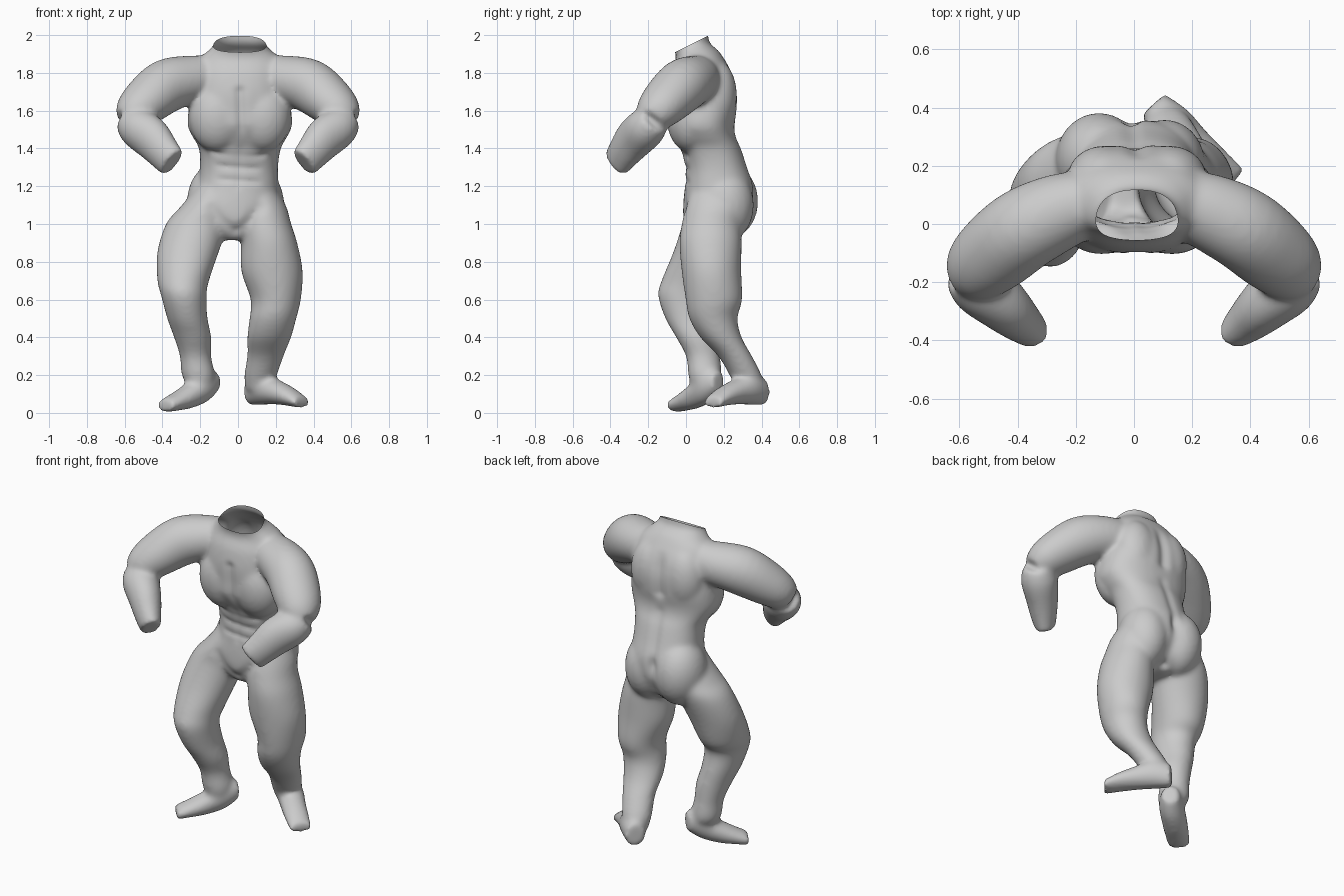
import bpy, bmesh, math
from mathutils import Vector, Matrix

if "Cube" in bpy.data.objects:
    bpy.data.objects.remove(bpy.data.objects["Cube"])

bm = bmesh.new()
Z = Vector((0, 0, 1))


def smooth_rows(rows, steps=4):
    """Catmull-Rom resampling of ring descriptions."""
    out = []
    last = len(rows) - 1
    for i in range(last):
        p0, p1 = rows[max(i - 1, 0)], rows[i]
        p2, p3 = rows[i + 1], rows[min(i + 2, last)]
        for k in range(steps):
            t = k / steps
            out.append(tuple(
                .5 * (2 * b + (c - a) * t + (2 * a - 5 * b + 4 * c - d) * t * t
                      + (3 * b - a - 3 * c + d) * t ** 3)
                for a, b, c, d in zip(p0, p1, p2, p3)))
    return out + [rows[last]]


def loft(rings, n=32, power=2.0):
    """Closed skin over rings given as (centre, half-axis u, half-axis v)."""
    loops = []
    for c, u, v in rings:
        loop = []
        for i in range(n):
            a = 2 * math.pi * i / n
            ca, sa = math.cos(a), math.sin(a)
            p = c + u * math.copysign(abs(ca) ** (2 / power), ca) \
                  + v * math.copysign(abs(sa) ** (2 / power), sa)
            loop.append(bm.verts.new(p))
        loops.append(loop)
    faces = [bm.faces.new(loops[0]), bm.faces.new(loops[-1])]
    for a, b in zip(loops, loops[1:]):
        for i in range(n):
            j = (i + 1) % n
            faces.append(bm.faces.new((a[i], a[j], b[j], b[i])))
    bmesh.ops.recalc_face_normals(bm, faces=faces)


def column(rows, power=2.0):
    """Stack of level rings: z, cx, cy, rx, ry."""
    loft([(Vector((x, y, z)), Vector((rx, 0, 0)), Vector((0, ry, 0)))
          for z, x, y, rx, ry in smooth_rows(rows)], power=power)


def tube(rows, upright=False):
    """Tube along a path: x, y, z, half width, half height."""
    rows = smooth_rows(rows)
    pts = [Vector(r[:3]) for r in rows]
    rings = []
    for i, r in enumerate(rows):
        d = (pts[min(i + 1, len(pts) - 1)] - pts[max(i - 1, 0)]).normalized()
        u = d.cross(Z).normalized()
        v = Z if upright else u.cross(d)
        rings.append((pts[i], u * r[3], v * r[4]))
    loft(rings)


def ball(c, r):
    m = Matrix.Translation(c) @ Matrix.Diagonal((*r, 1))
    bmesh.ops.create_uvsphere(bm, u_segments=24, v_segments=16, radius=1, matrix=m)


# torso and flared neck
column([(.915, -.02, .14, .07, .09), (.96, -.025, .15, .13, .14),
        (1.02, -.025, .155, .19, .168),
        (1.1, -.02, .17, .235, .185), (1.2, 0, .175, .215, .182),
        (1.3, .005, .16, .207, .165), (1.4, .01, .13, .217, .162),
        (1.46, .01, .1, .25, .165), (1.52, .01, .08, .277, .177),
        (1.6, .01, .085, .272, .185), (1.7, .01, .085, .25, .187),
        (1.8, .01, .08, .24, .165), (1.87, .01, .075, .22, .13),
        (1.92, .01, .055, .165, .115), (1.96, .01, .02, .135, .105),
        (2.03, .01, 0, .15, .115)], power=2.3)

# chest and upper back muscles, arms
for s in (-1, 1):
    ball((s * .12 + .01, .02, 1.57), (.15, .125, .19))
    ball((s * .11 + .01, .16, 1.68), (.13, .11, .19))
    tube([(s * .14, .08, 1.77, .11, .12), (s * .26, .04, 1.762, .133, .13),
          (s * .38, -.02, 1.73, .143, .142), (s * .48, -.1, 1.655, .138, .128),
          (s * .55, -.16, 1.59, .115, .105), (s * .59, -.19, 1.55, .075, .07)])
    tube([(s * .575, -.165, 1.555, .085, .085), (s * .53, -.21, 1.51, .105, .108),
          (s * .46, -.27, 1.455, .095, .112), (s * .40, -.325, 1.385, .078, .098),
          (s * .348, -.37, 1.325, .058, .088)])

# buttocks
ball((-.12, .22, 1.12), (.15, .163, .2))
ball((.105, .205, 1.1), (.14, .155, .2))

# left leg and foot, stepping back
column([(1.22, .1, .17, .08, .13), (1.1, .125, .16, .128, .16),
        (1.0, .145, .135, .137, .158),
        (.9, .165, .13, .149, .165), (.75, .18, .135, .163, .158),
        (.6, .2, .148, .133, .15), (.5, .185, .145, .124, .128),
        (.4, .165, .185, .117, .11), (.3, .145, .26, .097, .09),
        (.2, .12, .315, .087, .085), (.12, .11, .34, .07, .07)])
tube([(.065, .41, .11, .055, .072), (.13, .34, .13, .075, .088),
      (.2, .265, .112, .073, .068), (.28, .19, .085, .07, .05),
      (.34, .14, .055, .065, .032)], upright=True)

# right leg and foot, knee out, heel raised
column([(1.24, -.11, .17, .08, .13), (1.14, -.135, .165, .13, .16),
        (1.08, -.165, .155, .15, .165),
        (1.0, -.215, .14, .167, .16), (.85, -.265, .09, .163, .158),
        (.7, -.29, .035, .137, .165), (.62, -.287, 0, .12, .148),
        (.5, -.268, .025, .107, .135), (.4, -.24, .06, .099, .113),
        (.3, -.225, .09, .083, .09), (.2, -.21, .1, .088, .088),
        (.13, -.2, .09, .06, .06)])
tube([(-.125, .175, .165, .05, .057), (-.18, .115, .145, .07, .092),
      (-.26, .05, .092, .073, .07), (-.33, -.01, .06, .07, .05),
      (-.388, -.062, .038, .065, .036)], upright=True)

# fuse the parts into one skin
mesh = bpy.data.meshes.new("parts")
bm.to_mesh(mesh)
bm.free()
parts = bpy.data.objects.new("parts", mesh)
bpy.context.collection.objects.link(parts)
rem = parts.modifiers.new("fuse", 'REMESH')
rem.mode = 'VOXEL'
rem.voxel_size = .012
sm = parts.modifiers.new("soften", 'SMOOTH')
sm.factor = .5
sm.iterations = 16
skin = bpy.data.meshes.new_from_object(
    parts.evaluated_get(bpy.context.evaluated_depsgraph_get()))
bpy.data.objects.remove(parts)

# muscle furrows: start, end, radius, depth
furrows = [
    ((.01, -.1, 1.7), (.02, -.1, 1.46), .025, .014),      # breastbone
    ((.01, .27, 1.82), (0, .27, 1.6), .035, .018),        # spine
    ((0, .28, 1.48), (-.01, .34, 1.24), .03, .01),
    ((-.01, .37, 1.2), (-.01, .25, .95), .028, .025),     # seat cleft
    ((.01, -.02, 1.4), (0, 0, 1.2), .02, .004),           # belly midline
    ((-.14, .01, 1.08), (-.02, 0, .96), .03, .008),       # groin
    ((.12, .01, 1.08), (.0, 0, .96), .03, .008),
]
furrows += [((-.14, .0, z), (.14, .0, z - .02), .016, .007)
            for z in (1.38, 1.31, 1.24)]                  # abdominal creases
bm = bmesh.new()
bm.from_mesh(skin)
bm.normal_update()
for v in bm.verts:
    push = 0
    for a, b, r, depth in furrows:
        a, d = Vector(a), Vector(b) - Vector(a)
        t = max(0, min(1, (v.co - a).dot(d) / d.length_squared))
        push += depth * math.exp(-((v.co - a - d * t).length / r) ** 2)
    v.co -= v.normal * push

# open the neck along a forward slope
bmesh.ops.bisect_plane(bm, geom=bm.verts[:] + bm.edges[:] + bm.faces[:],
                       plane_co=(0, .1, 1.988), plane_no=(0, -.5, 1),
                       clear_outer=True)
bm.to_mesh(skin)
bm.free()
skin.name = "body"
body = bpy.data.objects.new("body", skin)
bpy.context.collection.objects.link(body)
bpy.context.view_layer.objects.active = body
body.select_set(True)
bpy.ops.object.shade_smooth_by_angle(angle=math.radians(50))
